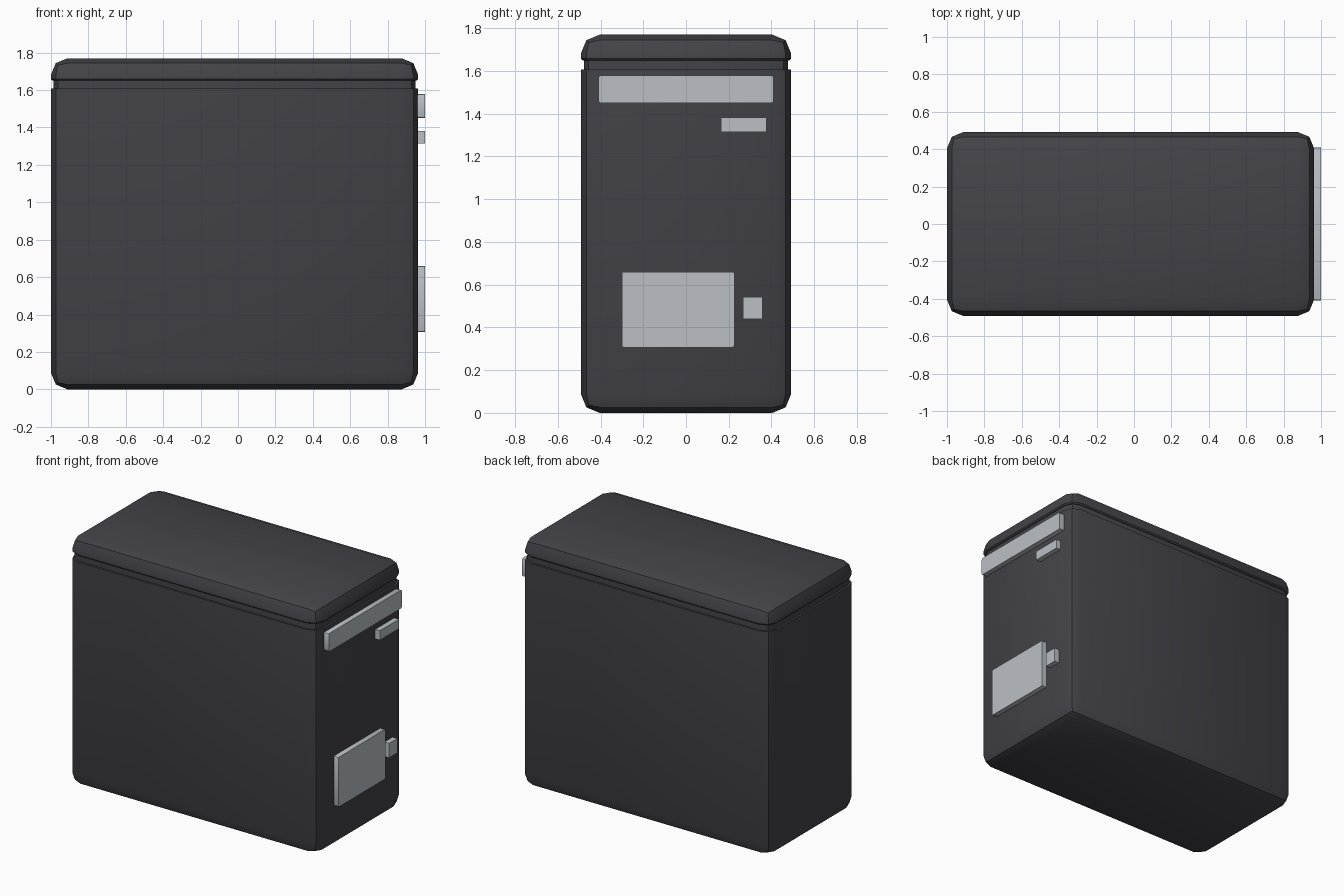
import bpy
import bmesh

if "Cube" in bpy.data.objects:
    bpy.data.objects.remove(bpy.data.objects["Cube"])


def material(name, rgb):
    m = bpy.data.materials.new(name)
    m.diffuse_color = (*rgb, 1)
    m.use_nodes = True
    m.node_tree.nodes["Principled BSDF"].inputs["Base Color"].default_value = m.diffuse_color
    return m


DARK = material("charcoal plastic", (0.058, 0.056, 0.065))
GREY = material("pale grey metal", (0.50, 0.53, 0.56))


def box_bmesh(lo, hi):
    bm = bmesh.new()
    bmesh.ops.create_cube(bm, size=1)
    for v in bm.verts:
        for i in range(3):
            v.co[i] = hi[i] if v.co[i] > 0 else lo[i]
    return bm


def finish(bm, name, mat):
    bmesh.ops.recalc_face_normals(bm, faces=bm.faces)
    me = bpy.data.meshes.new(name)
    bm.to_mesh(me)
    bm.free()
    me.materials.append(mat)
    ob = bpy.data.objects.new(name, me)
    bpy.context.collection.objects.link(ob)
    bpy.ops.object.select_all(action='DESELECT')
    ob.select_set(True)
    bpy.context.view_layer.objects.active = ob
    bpy.ops.object.shade_smooth_by_angle(angle=0.52)
    return ob


def bevel(bm, keep, offset, segments=2):
    edges = [e for e in bm.edges if keep(e)]
    bmesh.ops.bevel(bm, geom=edges, offset=offset, segments=segments,
                    profile=0.5, affect='EDGES')


def flat_cap(bm, z):
    return [f for f in bm.faces if all(abs(v.co.z - z) < 1e-4 for v in f.verts)]


def recess(bm, z, inset, z_new):
    """Step the cap at height z inwards and raise or lower it to z_new."""
    cap = flat_cap(bm, z)
    bmesh.ops.inset_region(bm, faces=cap, thickness=inset, use_even_offset=True)
    new = bmesh.ops.extrude_face_region(bm, geom=cap)["geom"]
    bmesh.ops.delete(bm, geom=cap, context='FACES')
    for g in new:
        if isinstance(g, bmesh.types.BMVert):
            g.co.z = z_new


X0, X1, Y, R = -1.0, 0.963, 0.492, 0.088
SEAM0, SEAM1, TOP = 1.608, 1.65, 1.77

# Main case with rounded bottom and sides, stepping in to a narrow neck
bm = box_bmesh((X0, -Y, 0), (X1, Y, SEAM0))
bevel(bm, lambda e: not all(v.co.z > 1 for v in e.verts), R)
recess(bm, SEAM0, 0.014, SEAM1)
finish(bm, "case_body", DARK)

# Lid with rounded top and a small chamfer around its lower rim
bm = box_bmesh((X0, -Y, SEAM1), (X1, Y, TOP))
bevel(bm, lambda e: not all(v.co.z < SEAM1 + 0.01 for v in e.verts), R)
bevel(bm, lambda e: all(v.co.z < SEAM1 + 0.001 for v in e.verts), 0.009, 1)
finish(bm, "case_lid", DARK)

# Raised plates on the right end: y range, z range, corner radius
PLATES = {
    "handle_bar": (-0.41, 0.41, 1.45, 1.58, 0.012),
    "name_strip": (0.163, 0.377, 1.315, 1.382, 0),
    "access_panel": (-0.30, 0.226, 0.307, 0.66, 0.008),
    "small_button": (0.266, 0.358, 0.44, 0.543, 0),
}
for name, (y0, y1, z0, z1, r) in PLATES.items():
    bm = box_bmesh((X1 - 0.005, y0, z0), (1.0, y1, z1))
    if r:
        bevel(bm, lambda e: abs(e.verts[0].co.x - e.verts[1].co.x) > 0.01, r)
    finish(bm, name, GREY)
